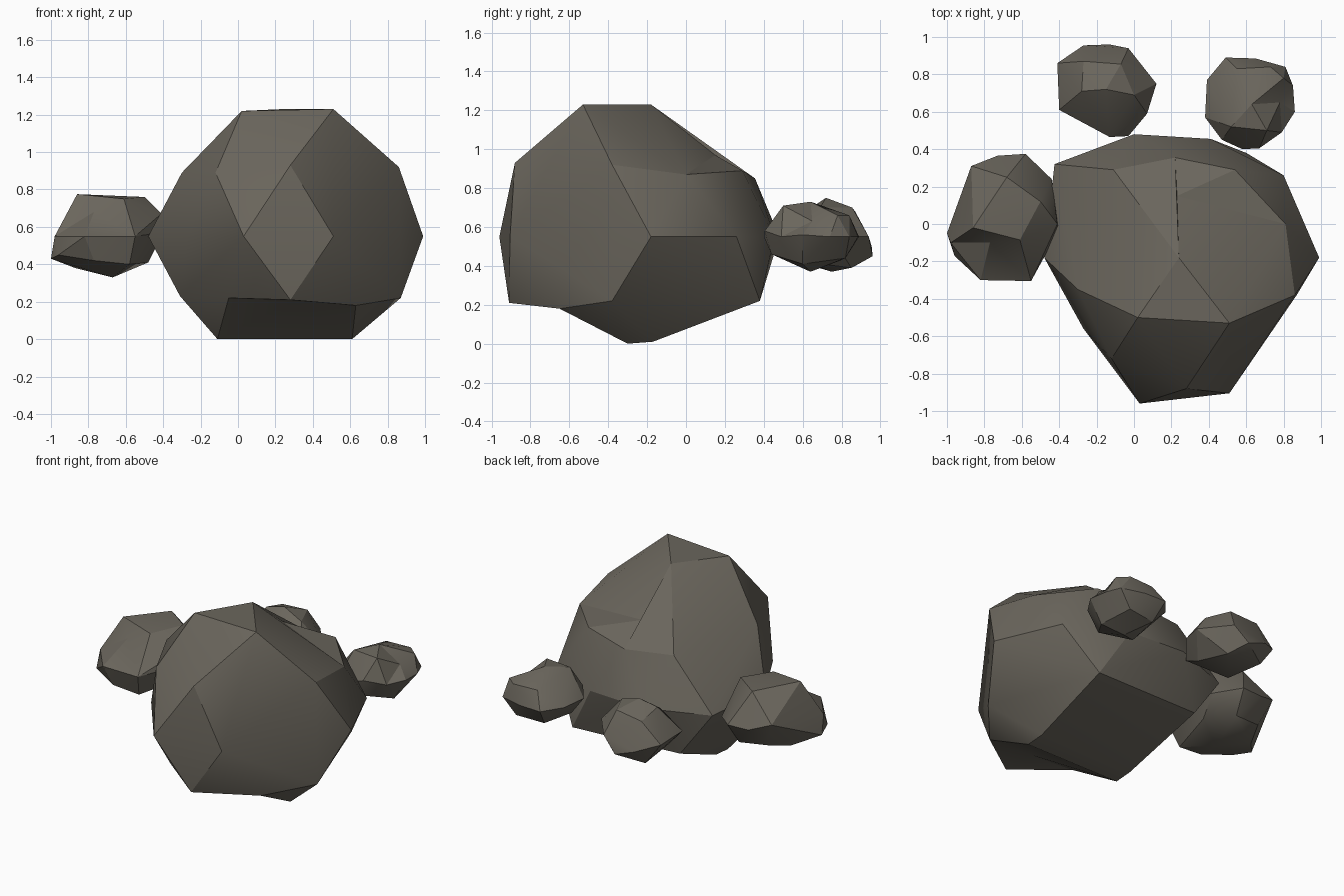
import bpy, bmesh, math
from mathutils import Vector

if "Cube" in bpy.data.objects:
    bpy.data.objects.remove(bpy.data.objects["Cube"])

stone = bpy.data.materials.new("warm_grey_stone")
stone.diffuse_color = (0.145, 0.132, 0.108, 1)
stone.use_nodes = True
stone.node_tree.nodes["Principled BSDF"].inputs["Base Color"].default_value = stone.diffuse_color


def dent(bm, centre, corners):
    """Replace the faces between the corners by a fan sunk to the centre."""
    ring = {v for v in bm.verts
            if any((v.co - Vector(p)).length < 1e-4 for p in corners)}
    gone = {f for f in bm.faces if set(f.verts) <= ring}
    rim = [tuple(e.verts) for e in bm.edges
           if sum(f in gone for f in e.link_faces) == 1]
    if not gone:
        return
    bmesh.ops.delete(bm, geom=list(gone), context="FACES_ONLY")
    hub = bm.verts.new(centre)
    for a, b in rim:
        bm.faces.new((a, b, hub))
    wires = [e for e in bm.edges if not e.link_faces]
    bmesh.ops.delete(bm, geom=wires, context="EDGES")


def rock(name, *rings, dents=()):
    """Chiselled stone: the hull of a few rings of corner points, then dented."""
    bm = bmesh.new()
    for ring in rings:
        for p in ring:
            bm.verts.new(p)
    res = bmesh.ops.convex_hull(bm, input=bm.verts[:])
    loose = {g for g in res["geom_interior"] + res["geom_unused"]
             if isinstance(g, bmesh.types.BMVert)}
    bmesh.ops.delete(bm, geom=list(loose), context="VERTS")
    for centre, corners in dents:
        dent(bm, centre, corners)
    bmesh.ops.recalc_face_normals(bm, faces=bm.faces[:])
    bmesh.ops.dissolve_limit(bm, angle_limit=math.radians(2),
                             verts=bm.verts[:], edges=bm.edges[:])
    mesh = bpy.data.meshes.new(name)
    bm.to_mesh(mesh)
    bm.free()
    mesh.materials.append(stone)
    obj = bpy.data.objects.new(name, mesh)
    bpy.context.collection.objects.link(obj)
    bpy.ops.object.select_all(action="DESELECT")
    obj.select_set(True)
    bpy.context.view_layer.objects.active = obj
    bpy.ops.object.shade_smooth_by_angle(angle=math.radians(26))
    return obj


# Large boulder: top, shoulder, waist, lower and base rings
crown, peak = (.24, -.18, 1.23), (.51, -.53, 1.23)
ledge = [(.86, -.38, .92), (.81, 0, .87), (.54, .29, .89), (.22, .355, .85)]
chin, cheek = (.28, -.91, .21), (.63, -.65, .18)
left_low, jaw = (-.31, -.30, .23), (-.05, -.66, .22)
base = [(-.11, -.30, 0), (.61, -.30, 0)]
rock("boulder",
     [(.02, -.50, 1.22), peak, crown],
     [(.28, -.88, .93), (-.12, -.72, .89), (-.30, -.35, .89), (-.11, .29, .87)],
     ledge,
     [(.03, -.96, .55), (.51, -.905, .55), (.99, -.18, .55), (.80, .26, .55),
      (.41, .455, .55), (0, .48, .55), (-.425, .32, .55), (-.48, -.18, .55),
      (-.27, -.56, .55)],
     [chin, cheek, left_low, jaw, (.87, -.38, .22), (.60, .38, .22),
      (-.20, .35, .24)],
     base, [(.61, -.17, .01), (-.11, -.17, .01)],
     dents=[((.23, .15, .97), [crown, *ledge]),
            ((.29, -.655, .20), [chin, cheek, jaw, *base])])

# Left stone
rim = [(-.86, -.02, .775), (-.61, -.085, .75), (-.55, -.305, .55),
       (-.82, -.30, .55), (-.98, -.10, .55)]
rock("left_stone", rim,
     [(-.68, .25, .76), (-.50, .12, .76)],
     [(-.87, .31, .60), (-.73, .365, .55), (-.58, .375, .55), (-.44, .24, .52),
      (-.41, .0, .67), (-.40, -.03, .57), (-1, -.05, .43), (-.96, -.17, .45)],
     [(-.77, -.26, .42), (-.58, -.25, .40), (-.87, .10, .38), (-.67, 0, .33),
      (-.48, .10, .41), (-.60, .28, .40), (-.80, .25, .42)],
     dents=[((-.77, -.10, .68), rim)])

# Back left stone
rock("back_left_stone",
     [(-.28, .71, .72), (-.15, .72, .75), (0, .69, .70), (-.07, .855, .70),
      (-.27, .87, .68)],
     [(-.41, .86, .55), (-.27, .955, .50), (-.13, .96, .45), (-.03, .94, .55),
      (.12, .75, .55), (.07, .59, .57), (-.03, .47, .50), (-.13, .465, .58),
      (-.40, .61, .55)],
     [(-.30, .87, .40), (-.05, .85, .39), (-.15, .75, .37), (0, .62, .42),
      (-.28, .58, .42)])

# Back right stone, with a dent in its right side
rim = [(.63, .64, .73), (.71, .50, .71), (.79, .49, .55), (.86, .60, .56),
       (.85, .74, .55), (.80, .78, .66)]
rock("back_right_stone", rim,
     [(.55, .83, .66), (.73, .84, .66), (.52, .52, .71)],
     [(.49, .89, .55), (.65, .885, .55), (.81, .84, .55), (.67, .405, .58),
      (.58, .40, .55), (.47, .45, .57), (.38, .57, .55), (.39, .77, .56)],
     [(.52, .80, .43), (.72, .82, .44), (.62, .64, .37), (.77, .60, .41),
      (.66, .44, .46), (.48, .56, .42)],
     dents=[((.78, .65, .63), rim)])
